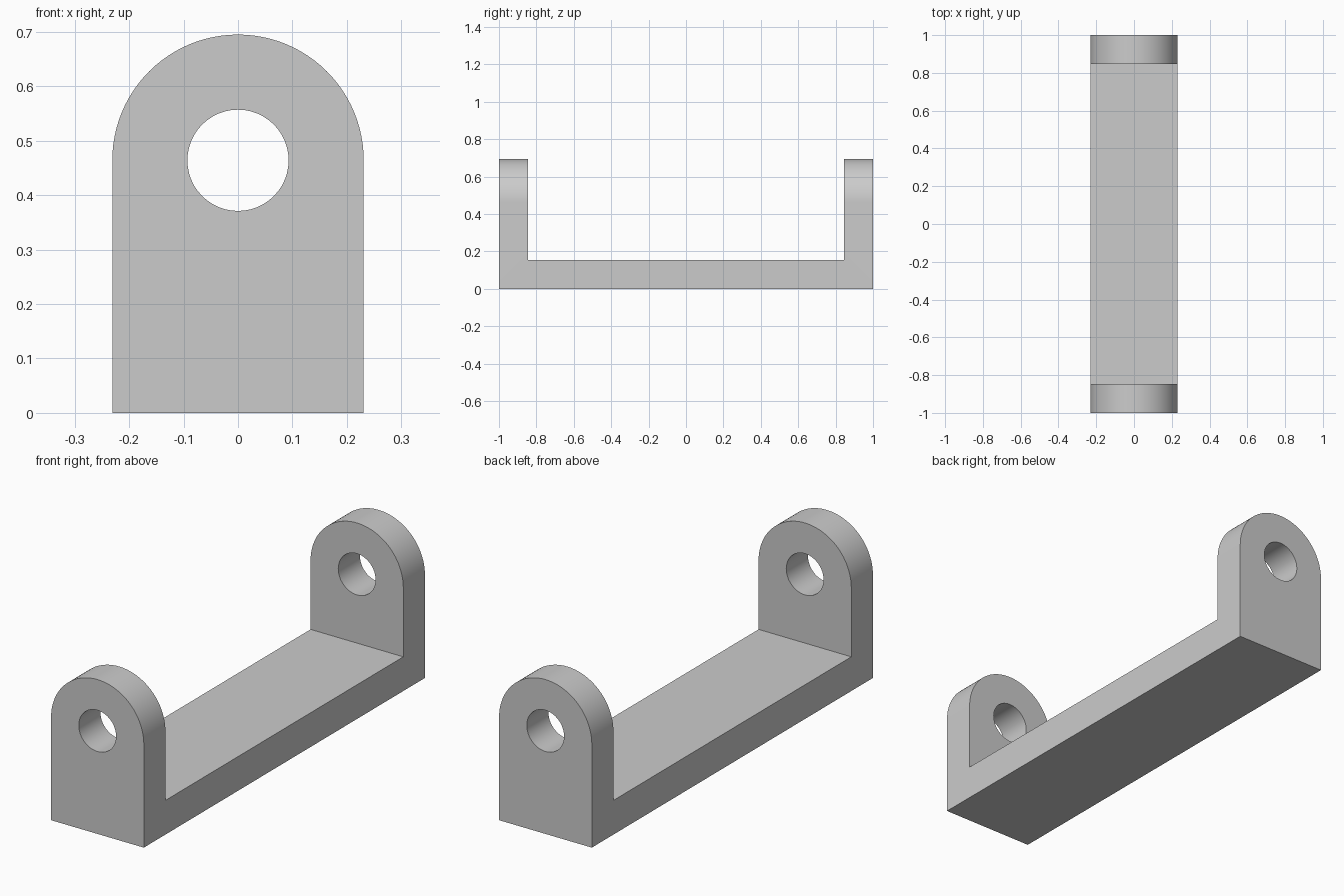
import bpy
import bmesh
from math import cos, sin, pi
from mathutils import Vector

if "Cube" in bpy.data.objects:
    bpy.data.objects.remove(bpy.data.objects["Cube"], do_unlink=True)

HALF_LENGTH = 1.0
HALF_WIDTH = 0.231
THICKNESS = 0.154
HOLE_RADIUS = 0.093
AXIS_HEIGHT = 0.464
TOP = AXIS_HEIGHT + HALF_WIDTH
ARC_STEPS = 48

grey = bpy.data.materials.new("plain grey")
grey.use_nodes = True
grey.diffuse_color = (0.6, 0.6, 0.6, 1)
grey.node_tree.nodes["Principled BSDF"].inputs["Base Color"].default_value = (0.6, 0.6, 0.6, 1)


def prism(name, points, sweep):
    """Extrude a closed outline along the sweep vector."""
    bm = bmesh.new()
    face = bm.faces.new([bm.verts.new(p) for p in points])
    extruded = bmesh.ops.extrude_face_region(bm, geom=[face])["geom"]
    verts = [g for g in extruded if isinstance(g, bmesh.types.BMVert)]
    bmesh.ops.translate(bm, verts=verts, vec=Vector(sweep))
    bmesh.ops.recalc_face_normals(bm, faces=bm.faces)
    mesh = bpy.data.meshes.new(name)
    bm.to_mesh(mesh)
    bm.free()
    mesh.materials.append(grey)
    obj = bpy.data.objects.new(name, mesh)
    bpy.context.collection.objects.link(obj)
    return obj


def arc(radius, start, end, steps, y):
    """Points on a circle around the hole axis."""
    angles = [start + (end - start) * i / steps for i in range(steps + 1)]
    return [(radius * cos(a), y, AXIS_HEIGHT + radius * sin(a)) for a in angles]


def carve(target, cutter, operation):
    """Apply a boolean and discard the helper."""
    cutter.hide_render = True
    mod = target.modifiers.new(operation.lower(), "BOOLEAN")
    mod.operation = operation
    mod.solver = "EXACT"
    mod.object = cutter
    bpy.context.view_layer.objects.active = target
    bpy.ops.object.modifier_apply(modifier=mod.name)
    bpy.data.objects.remove(cutter, do_unlink=True)


# U-shaped side profile swept across the width, wider and taller than needed
inner = HALF_LENGTH - THICKNESS
side = [(-HALF_LENGTH, 0), (HALF_LENGTH, 0), (HALF_LENGTH, 1), (inner, 1),
        (inner, THICKNESS), (-inner, THICKNESS), (-inner, 1), (-HALF_LENGTH, 1)]
bracket = prism("bracket", [(-0.5, y, z) for y, z in side], (1, 0, 0))

# Round-topped front outline trims the width and both lugs
far = HALF_LENGTH + 0.2
outline = [(-HALF_WIDTH, -far, -0.2), (HALF_WIDTH, -far, -0.2)]
outline += arc(HALF_WIDTH, 0, pi, ARC_STEPS, -far)
carve(bracket, prism("outline_cutter", outline, (0, 2 * far, 0)), "INTERSECT")

# Pin hole through both lugs
circle = arc(HOLE_RADIUS, 0, 2 * pi, ARC_STEPS, -far)[:-1]
carve(bracket, prism("hole_cutter", circle, (0, 2 * far, 0)), "DIFFERENCE")

# Smooth the curved walls, keep edges crisp
bpy.ops.object.select_all(action="DESELECT")
bracket.select_set(True)
bpy.context.view_layer.objects.active = bracket
bpy.ops.object.shade_smooth_by_angle(angle=pi / 6)
